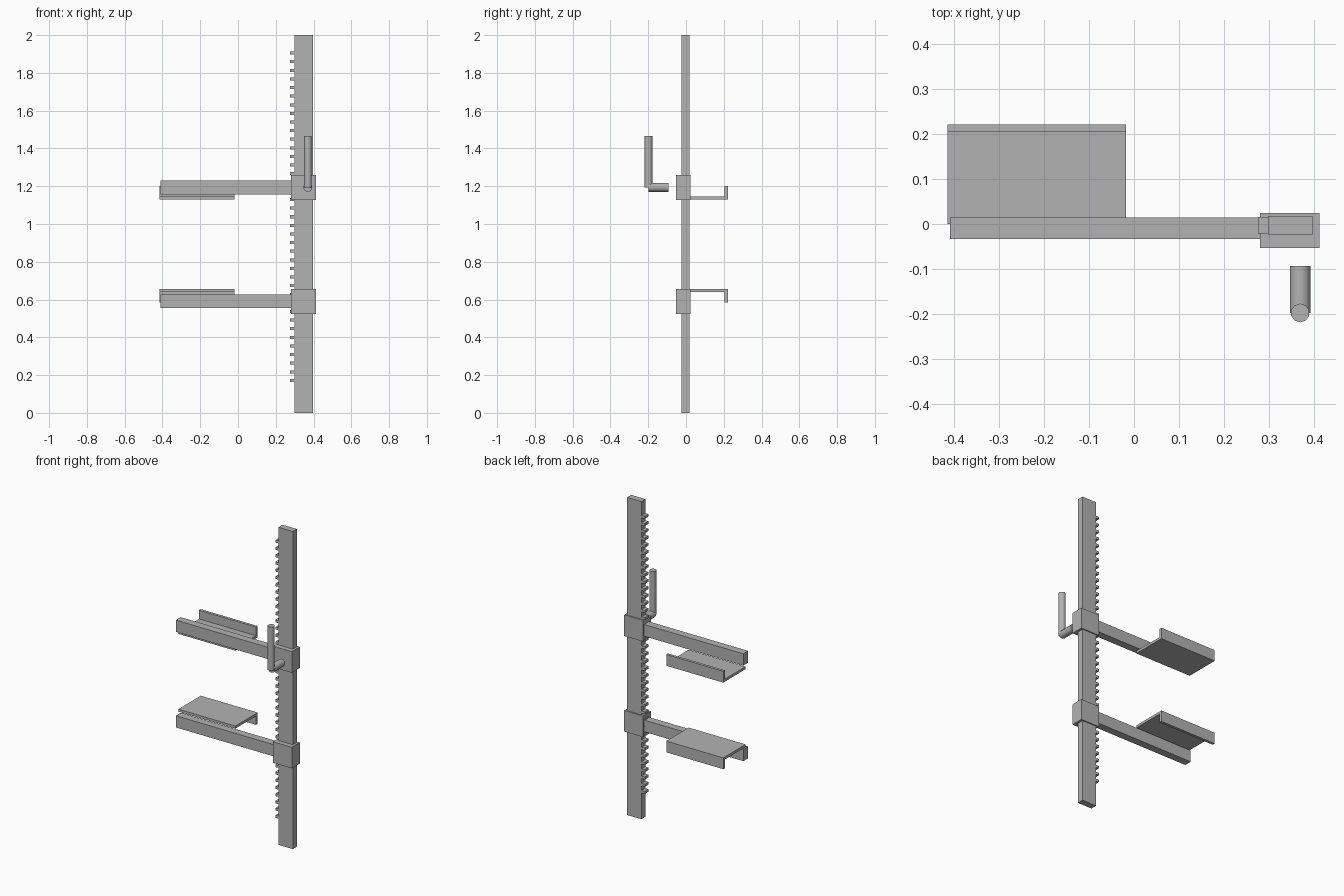
import bpy
import bmesh
import math
from mathutils import Matrix, Vector

if "Cube" in bpy.data.objects:
    bpy.data.objects.remove(bpy.data.objects["Cube"])

steel = bpy.data.materials.new("steel_grey")
steel.use_nodes = True
GREY = (0.45, 0.45, 0.45, 1)
steel.diffuse_color = GREY
steel.node_tree.nodes["Principled BSDF"].inputs["Base Color"].default_value = GREY


def finish(name, bm):
    bmesh.ops.recalc_face_normals(bm, faces=bm.faces)
    mesh = bpy.data.meshes.new(name)
    bm.to_mesh(mesh)
    bm.free()
    mesh.materials.append(steel)
    obj = bpy.data.objects.new(name, mesh)
    bpy.context.collection.objects.link(obj)
    return obj


def add_box(bm, x, y, z):
    """Box from (low, high) pairs on each axis."""
    size = [b - a for a, b in (x, y, z)]
    centre = [(a + b) / 2 for a, b in (x, y, z)]
    bmesh.ops.create_cube(bm, size=1, matrix=Matrix.Translation(centre) @ Matrix.Diagonal((*size, 1)))


def box(name, x, y, z):
    bm = bmesh.new()
    add_box(bm, x, y, z)
    return finish(name, bm)


def rod(name, start, end, radius):
    """Smooth rod between two points."""
    start, end = Vector(start), Vector(end)
    axis = end - start
    turn = axis.to_track_quat("Z", "Y").to_matrix().to_4x4()
    bm = bmesh.new()
    bmesh.ops.create_cone(bm, cap_ends=True, segments=10, radius1=radius, radius2=radius,
                          depth=axis.length, matrix=Matrix.Translation((start + end) / 2) @ turn)
    obj = finish(name, bm)
    bpy.ops.object.select_all(action="DESELECT")
    obj.select_set(True)
    bpy.context.view_layer.objects.active = obj
    bpy.ops.object.shade_smooth_by_angle(angle=math.radians(40))


def bracket(name, base, up):
    """L-shaped jaw plate extruded along x; the lip points up or down."""
    profile = [(0, 0), (0.222, 0), (0.222, 0.071), (0.205, 0.071), (0.205, 0.016), (0, 0.016)]
    bm = bmesh.new()
    face = bm.faces.new([bm.verts.new((-0.415, y, base + up * h)) for y, h in profile])
    side = bmesh.ops.extrude_face_region(bm, geom=[face])["geom"]
    verts = [v for v in side if isinstance(v, bmesh.types.BMVert)]
    bmesh.ops.translate(bm, verts=verts, vec=(0.397, 0, 0))
    finish(name, bm)


# Upright bar
box("upright_bar", (0.298, 0.398), (-0.023, 0.018), (0, 2))

# Rack teeth along the inner edge of the bar
teeth = bmesh.new()
for i in range(39):
    z = 0.172 + i * 0.0456
    add_box(teeth, (0.276, 0.3), (-0.021, 0.016), (z - 0.008, z + 0.008))
finish("rack_teeth", teeth)

# Two sliding jaws: sleeve, arm and bracket, mirrored in height
for name, mid, up in (("upper", 1.193, 1), ("lower", 0.591, -1)):
    box(name + "_sleeve", (0.281, 0.413), (-0.054, 0.025), (mid - 0.067, mid + 0.066))
    box(name + "_arm", (-0.41, 0.29), (-0.033, 0.015), (mid - 0.037, mid + 0.037))
    bracket(name + "_bracket", mid - up * 0.064, up)

# Crank handle
rod("crank_axle", (0.37, -0.093, 1.194), (0.37, -0.198, 1.194), 0.024)
rod("crank_grip", (0.37, -0.198, 1.192), (0.37, -0.198, 1.467), 0.021)
